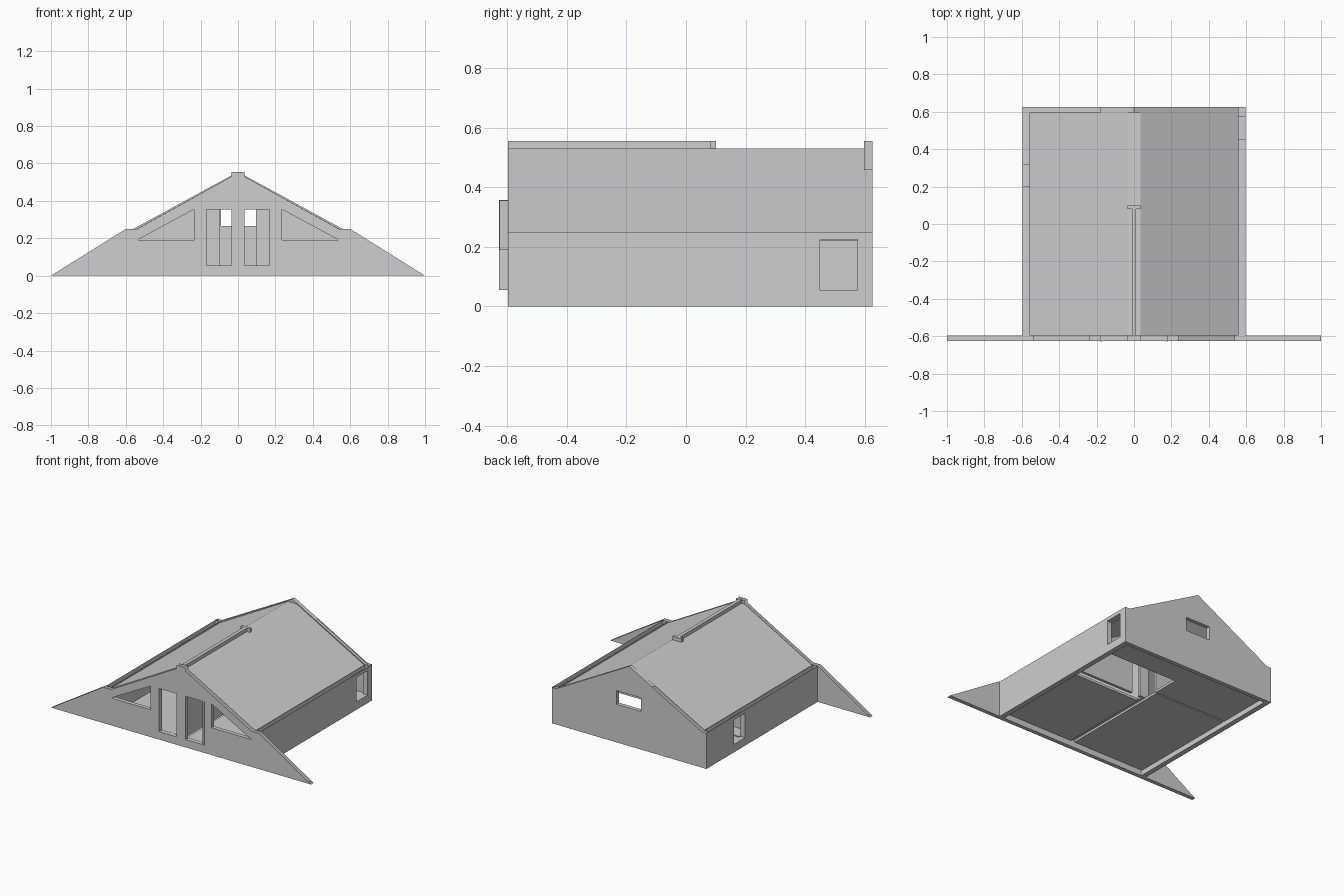
import bpy, bmesh
from mathutils import Vector

cube = bpy.data.objects.get("Cube")
if cube:
    bpy.data.objects.remove(cube, do_unlink=True)

GREY = (0.62, 0.62, 0.62, 1)
grey = bpy.data.materials.new("light_grey")
grey.use_nodes = True
grey.diffuse_color = GREY
shader = next(n for n in grey.node_tree.nodes if n.type == "BSDF_PRINCIPLED")
shader.inputs["Base Color"].default_value = GREY


def slab(name, outline, near, far, axis="y", holes=(), caps=None):
    """Two parallel sheets with openings; caps lists the outline edges to close (None = all)."""
    bm = bmesh.new()

    def point(p, depth):
        return (p[0], depth, p[1]) if axis == "y" else (depth, p[0], p[1])

    rims = []
    for depth in (near, far):
        edges, loops = [], []
        for loop in [outline, *holes]:
            verts = [bm.verts.new(point(p, depth)) for p in loop]
            edges += [bm.edges.new((v, verts[(i + 1) % len(verts)])) for i, v in enumerate(verts)]
            loops.append(verts)
        normal = Vector((0, 1, 0)) if axis == "y" else Vector((1, 0, 0))
        bmesh.ops.triangle_fill(bm, edges=edges, use_beauty=True, normal=normal)
        rims.append(loops)
    for k, (a, b) in enumerate(zip(*rims)):
        for i in range(len(a)):
            j = (i + 1) % len(a)
            if k > 0 or caps is None or i in caps:
                bm.faces.new((a[i], a[j], b[j], b[i]))
    bmesh.ops.recalc_face_normals(bm, faces=bm.faces)
    mesh = bpy.data.meshes.new(name)
    bm.to_mesh(mesh)
    bm.free()
    mesh.materials.append(grey)
    obj = bpy.data.objects.new(name, mesh)
    bpy.context.collection.objects.link(obj)
    return obj


def rect(a0, a1, z0, z1):
    return [(a0, z0), (a1, z0), (a1, z1), (a0, z1)]


def box(name, x0, x1, y0, y1, z0, z1):
    return slab(name, rect(x0, x1, z0, z1), y0, y1)


def flip(points):
    return [(-x, z) for x, z in points]


def symmetric(half):
    return half + flip(half)[::-1]


# Front wall with long sloping wings, two doorways and two triangular windows
triangle = [(0.235, 0.19), (0.54, 0.19), (0.235, 0.355)]
doorway = rect(0.035, 0.178, 0.055, 0.355)
front = symmetric([(1, 0), (0.6, 0.25), (0.54, 0.25), (0.035, 0.53), (0.035, 0.555)])
slab("front_wall", front, -0.625, -0.597,
     holes=[triangle, flip(triangle), doorway, flip(doorway)], caps=[len(front) - 1])

# Back gable with one window, closed at the corners, base and peak
back = [(0.595, 0), (0.595, 0.25), (0.56, 0.25), (0.18, 0.457), (0, 0.555),
        (-0.18, 0.457), (-0.56, 0.25), (-0.595, 0.25), (-0.595, 0)]
slab("back_wall", back, 0.597, 0.625,
     holes=[rect(-0.09, 0.097, 0.265, 0.36)], caps=[0, 3, 4, 7, 8])

# Hollow side walls, open at the top, one window each
for side, sign, w0, w1 in (("left", 1, 0.45, 0.575), ("right", -1, 0.2, 0.32)):
    slab(side + "_wall", rect(-0.597, 0.597, 0, 0.25), sign * 0.595, sign * 0.56, axis="x",
         holes=[rect(w0, w1, 0.055, 0.225)], caps=[0])

# Roof halves meeting on a flat ridge
roof = [(0, 0.53), (0.035, 0.53), (0.56, 0.24), (0.56, 0.22), (0.035, 0.51), (0, 0.51)]
slab("left_roof", roof, -0.597, 0.625)
slab("right_roof", flip(roof), -0.597, 0.597)

# Central wall rising through the ridge, ending in a post
box("central_wall", -0.012, 0.012, -0.597, 0.08, 0.05, 0.555)
box("ridge_post", -0.035, 0.035, 0.08, 0.1, 0.05, 0.555)

# Cross walls, doorway gaps beside the post, and door jambs
partition = [(0.095, 0.05), (0.56, 0.05), (0.56, 0.23), (0.095, 0.485)]
for side, sign in (("left", 1), ("right", -1)):
    shape = partition if sign > 0 else flip(partition)
    slab(side + "_cross_wall", shape, 0.08, 0.1)
    box(side + "_door_jamb", sign * 0.168, sign * 0.18, -0.628, -0.597, 0.055, 0.357)

# Floor panels around an open stairwell
for name, x0, x1, y0, y1 in (("front_left_floor", 0.02, 0.56, -0.59, 0.06),
                             ("front_right_floor", -0.56, -0.01, -0.59, 0.2),
                             ("back_right_floor", -0.56, 0.0, 0.21, 0.597),
                             ("back_left_floor", 0.0, 0.56, 0.4, 0.597)):
    box(name, x0, x1, y0, y1, 0.035, 0.052)
